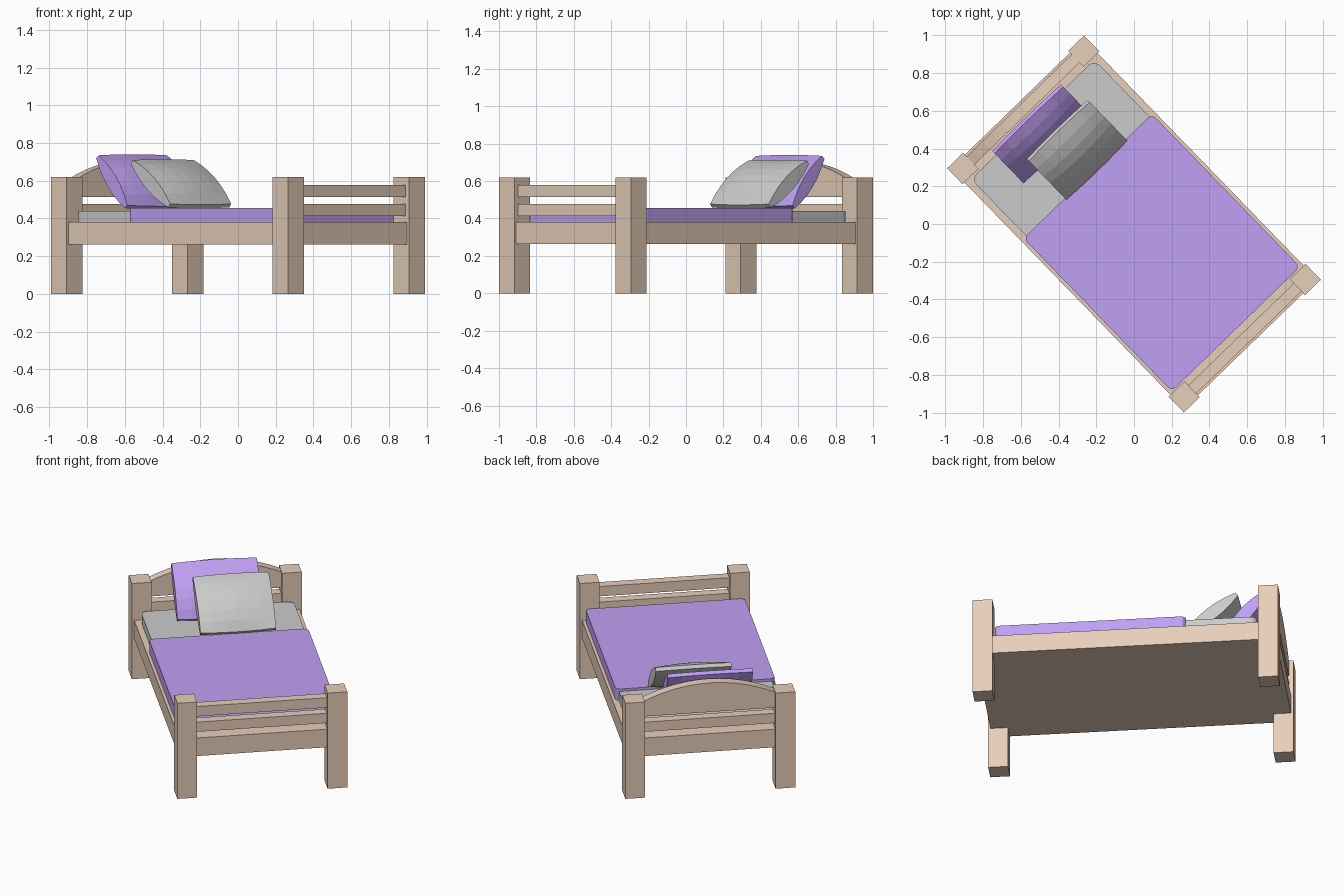
import bpy, bmesh, math
from mathutils import Matrix, Vector

if "Cube" in bpy.data.objects:
    bpy.data.objects.remove(bpy.data.objects["Cube"])

# The bed is designed along local x (head at -x, foot at +x), then turned in plan
TURN = Matrix.Rotation(math.radians(-45.88), 4, 'Z')
L, W, P = 0.843, 0.447, 0.0585   # post centres and half post size


def material(name, rgb):
    m = bpy.data.materials.new(name)
    m.diffuse_color = (*rgb, 1)
    m.use_nodes = True
    m.node_tree.nodes["Principled BSDF"].inputs["Base Color"].default_value = m.diffuse_color
    return m


WOOD = material("wood", (0.80, 0.62, 0.49))
PURPLE = material("purple_fabric", (0.53, 0.35, 0.90))


def finish(name, bm, mat):
    bmesh.ops.recalc_face_normals(bm, faces=bm.faces)
    bm.transform(TURN)
    me = bpy.data.meshes.new(name)
    bm.to_mesh(me)
    bm.free()
    ob = bpy.data.objects.new(name, me)
    bpy.context.collection.objects.link(ob)
    if mat:
        me.materials.append(mat)
    return ob


def box(name, x, y, z, mat, radius=0):
    """Box from (min, max) ranges, with optional rounded upright corners."""
    bm = bmesh.new()
    bmesh.ops.create_cube(bm, size=1)
    for v in bm.verts:
        v.co = Vector([r[0] if c < 0 else r[1] for c, r in zip(v.co, (x, y, z))])
    if radius:
        upright = [e for e in bm.edges
                   if abs(e.verts[0].co.z - e.verts[1].co.z) > 1e-4]
        bmesh.ops.bevel(bm, geom=upright, offset=radius, segments=3,
                        profile=0.5, affect='EDGES')
    return finish(name, bm, mat)


def pillow(name, top, bottom, y0, y1, mat, nv=6, ns=6):
    """Leaning cushion: lens cross-sections between two (x, z) ends, lofted along y."""
    a, b = Vector((top[0], 0, top[1])), Vector((bottom[0], 0, bottom[1]))
    mid, half = (a + b) / 2, (a - b) / 2
    n = Vector((half.z, 0, -half.x)).normalized()
    bm = bmesh.new()
    rings = []
    for i in range(nv + 1):
        t = -1 + 2 * i / nv
        dome = 1 - t * t
        ring = []
        for side in (1, -1):
            for j in range(ns + 1):
                s = side * (-1 + 2 * j / ns)
                thick = 0.012 + (0.029 + 0.022 * dome) * (1 - s * s)
                p = mid + half * s * (1 + 0.04 * dome) + n * side * thick
                p.y = (y0 + y1) / 2 + t * (y1 - y0) / 2
                ring.append(bm.verts.new(p))
        rings.append(ring)
    for r, q in zip(rings, rings[1:]):
        for k in range(len(r)):
            m = (k + 1) % len(r)
            bm.faces.new((r[k], r[m], q[m], q[k]))
    bm.faces.new(rings[0])
    bm.faces.new(rings[-1])
    return finish(name, bm, mat)


# Corner posts
for sx, end in ((-1, "head"), (1, "foot")):
    for sy, side in ((-1, "left"), (1, "right")):
        box(f"{end}_post_{side}", (sx * L - P, sx * L + P),
            (sy * W - P, sy * W + P), (0, 0.62), WOOD)

# Solid bed base with a rail across each end
box("bed_base", (-0.80, 0.80), (-0.492, 0.492), (0.263, 0.38), WOOD)
box("head_rail", (-0.888, -0.80), (-0.41, 0.41), (0.263, 0.38), WOOD)
box("foot_rail", (0.80, 0.888), (-0.41, 0.41), (0.263, 0.38), WOOD)

# Slats between the posts
box("head_slat", (-0.875, -0.815), (-0.41, 0.41), (0.414, 0.477), WOOD)
box("foot_slat_lower", (0.815, 0.875), (-0.41, 0.41), (0.414, 0.477), WOOD)
box("foot_slat_upper", (0.815, 0.875), (-0.41, 0.41), (0.514, 0.578), WOOD)

# Arched headboard panel
bm = bmesh.new()
outline = [(-0.41, 0.514), (0.41, 0.514)]
for i in range(13):
    y = 0.41 - 0.82 * i / 12
    outline.append((y, 0.703 - 0.58 * y * y))
face = bm.faces.new([bm.verts.new((-0.875, y, z)) for y, z in outline])
ext = bmesh.ops.extrude_face_region(bm, geom=[face], use_keep_orig=True)
bmesh.ops.translate(bm, vec=(0.06, 0, 0),
                    verts=[g for g in ext["geom"] if isinstance(g, bmesh.types.BMVert)])
finish("headboard", bm, WOOD)

# Mattress and blanket
box("mattress", (-0.772, 0.76), (-0.455, 0.455), (0.36, 0.44), None, 0.04)
box("blanket", (-0.353, 0.776), (-0.474, 0.474), (0.36, 0.456), PURPLE, 0.03)

# Pillows leaning on the headboard
pillow("back_pillow", (-0.792, 0.727), (-0.573, 0.462), -0.27, 0.237, PURPLE)
pillow("front_pillow", (-0.635, 0.70), (-0.35, 0.468), -0.168, 0.282, None)
